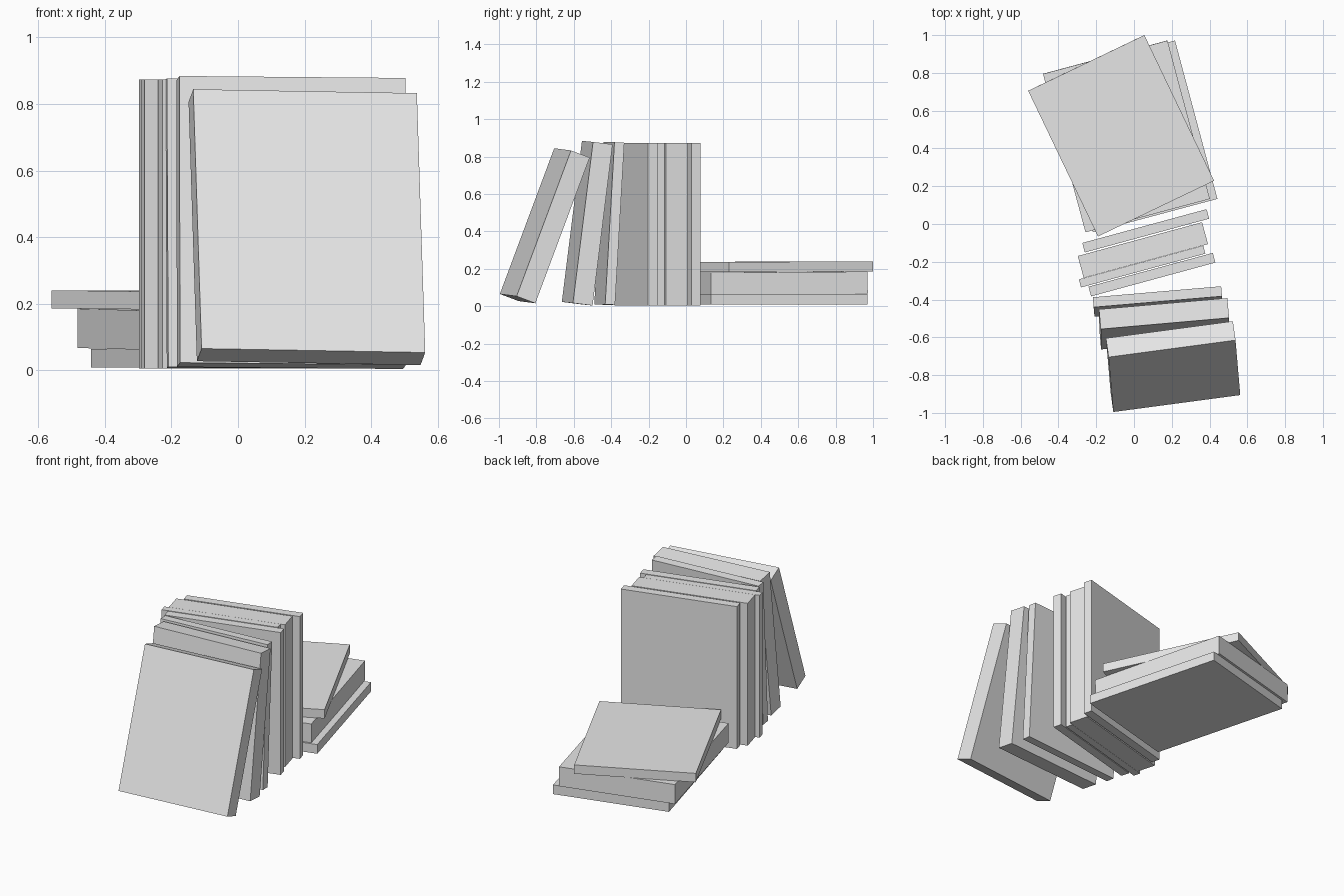
import bpy
from math import radians

if "Cube" in bpy.data.objects:
    bpy.data.objects.remove(bpy.data.objects["Cube"], do_unlink=True)

# One plain grey cover colour
grey = bpy.data.materials.new("plain_grey")
grey.use_nodes = True
grey.diffuse_color = (0.8, 0.8, 0.8, 1)
grey.node_tree.nodes["Principled BSDF"].inputs["Base Color"].default_value = (0.8, 0.8, 0.8, 1)

COVER_W, COVER_H = 0.682, 0.868


def book(name, size, centre, lean=0, roll=0, yaw=0):
    """A closed book: a block turned by lean (x), roll (y) and yaw (z) in degrees."""
    bpy.ops.mesh.primitive_cube_add(size=1, location=centre)
    ob = bpy.context.object
    ob.name = ob.data.name = name
    ob.scale = size
    ob.rotation_euler = (radians(lean), radians(roll), radians(yaw))
    ob.data.materials.append(grey)
    return ob


# Upright books: name, thickness, centre x, centre y
for name, thick, x, y in (
    ("upright_book_back", 0.052, 0.062, -0.036),
    ("upright_book_thick", 0.12, 0.047, -0.138),
    ("upright_book_thin", 0.044, 0.043, -0.225),
    ("upright_book_front", 0.053, 0.095, -0.268),
):
    book(name, (COVER_W, thick, COVER_H), (x, y, 0.439), yaw=15.2)

# Books leaning back against the row, each further over than the last
book("leaning_book_thin", (COVER_W, 0.053, COVER_H), (0.126, -0.41, 0.442), lean=-3.3, yaw=4.9)
book("leaning_book_thick", (COVER_W, 0.106, COVER_H), (0.16, -0.528, 0.444), lean=-7.1, roll=0.5, yaw=5)
book("leaning_book_front", (0.678, 0.108, 0.832), (0.207, -0.755, 0.43), lean=-20.5, roll=1, yaw=7.6)

# Books lying flat behind the row
book("flat_book_bottom", (COVER_W, COVER_H, 0.056), (0, 0.464, 0.036), yaw=15)
book("flat_book_middle", (COVER_W, COVER_H, 0.118), (-0.04, 0.464, 0.123), lean=0.4, yaw=15)
book("flat_book_top", (COVER_W, 0.855, 0.054), (-0.068, 0.467, 0.211), lean=0.3, yaw=25.6)
